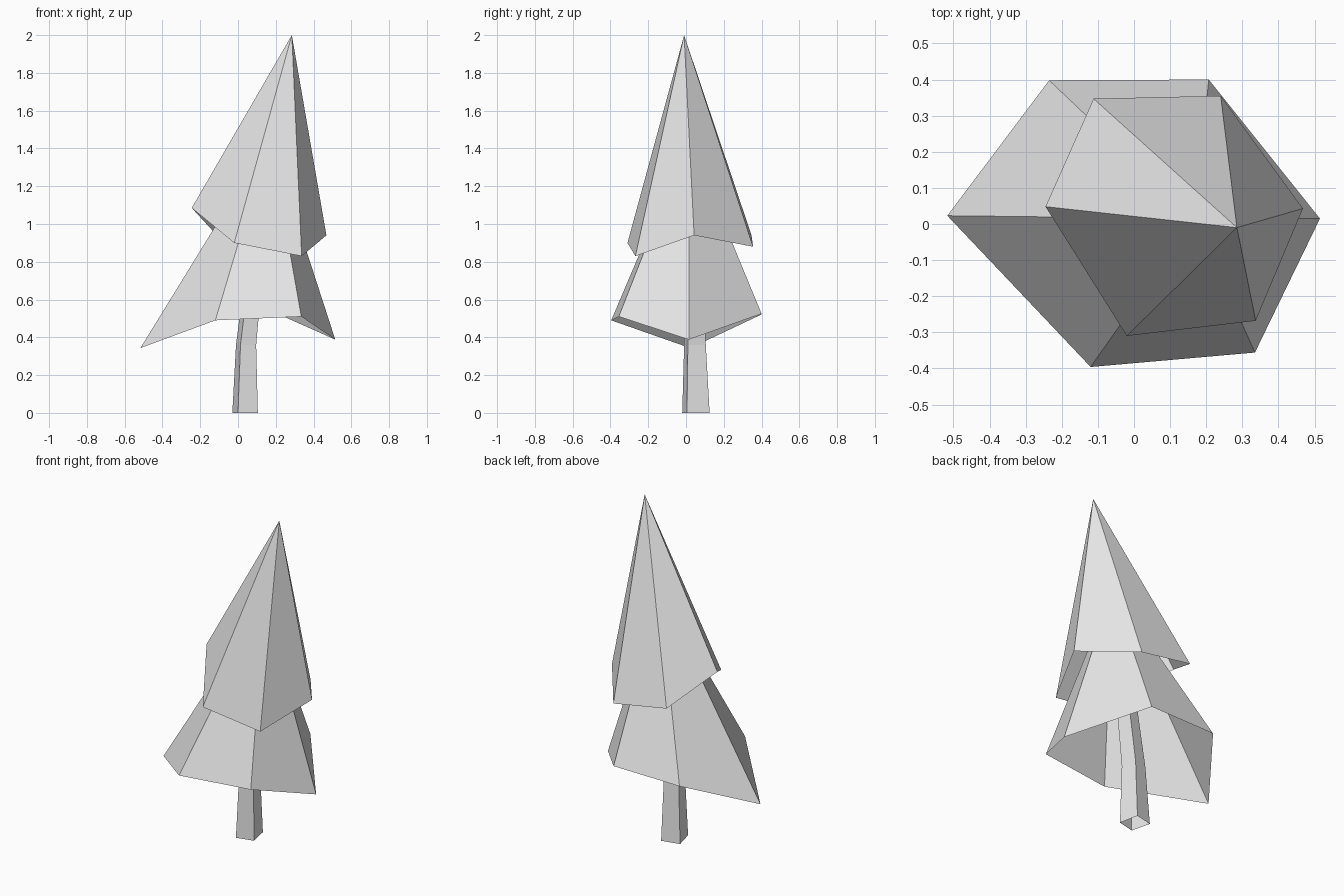
import bpy
import bmesh

if "Cube" in bpy.data.objects:
    bpy.data.objects.remove(bpy.data.objects["Cube"], do_unlink=True)

# One plain grey for the whole tree
grey = bpy.data.materials.new("plain_grey")
grey.use_nodes = True
grey.diffuse_color = (0.8, 0.8, 0.8, 1)
grey.node_tree.nodes["Principled BSDF"].inputs["Base Color"].default_value = (0.8, 0.8, 0.8, 1)


def finish(name, bm):
    mesh = bpy.data.meshes.new(name)
    bm.to_mesh(mesh)
    bm.free()
    mesh.materials.append(grey)
    obj = bpy.data.objects.new(name, mesh)
    bpy.context.collection.objects.link(obj)
    return obj


def open_cone(name, apex, rim):
    """Hollow faceted cone from an uneven rim to an off-centre tip."""
    bm = bmesh.new()
    tip = bm.verts.new(apex)
    ring = [bm.verts.new(p) for p in rim]
    for a, b in zip(ring, ring[1:] + ring[:1]):
        bm.faces.new((a, b, tip))
    return finish(name, bm)


def open_tube(name, corners, levels):
    """Tapered tube; each level is (x shift, y shift, height, scale)."""
    bm = bmesh.new()
    cx = sum(p[0] for p in corners) / len(corners)
    cy = sum(p[1] for p in corners) / len(corners)
    rings = [[bm.verts.new((cx + dx + (x - cx) * s, cy + dy + (y - cy) * s, z))
              for x, y in corners] for dx, dy, z, s in levels]
    n = len(corners)
    for low, high in zip(rings, rings[1:]):
        for i in range(n):
            j = (i + 1) % n
            bm.faces.new((low[i], low[j], high[j], high[i]))
    return finish(name, bm)


# Foliage tiers, rims listed anticlockwise from the -x corner
open_cone("upper_foliage", (0.285, -0.01, 2.0), [
    (-0.245, 0.048, 1.085), (-0.02, -0.31, 0.9), (0.337, -0.268, 0.83),
    (0.468, 0.043, 0.94), (0.24, 0.355, 0.88), (-0.112, 0.347, 0.94)])

open_cone("lower_foliage", (0.168, 0.015, 1.457), [
    (-0.517, 0.023, 0.343), (-0.12, -0.396, 0.49), (0.335, -0.356, 0.51),
    (0.515, 0.015, 0.388), (0.207, 0.4, 0.525), (-0.235, 0.398, 0.52)])

# Trunk: twisted square section leaning towards +x
open_tube("trunk", [(0.0, -0.02), (0.105, 0.005), (0.08, 0.125), (-0.03, 0.1)], [
    (0.0, 0.0, 0.0, 1.0), (0.005, -0.005, 0.36, 0.79), (0.075, -0.02, 1.0, 0.6)])
